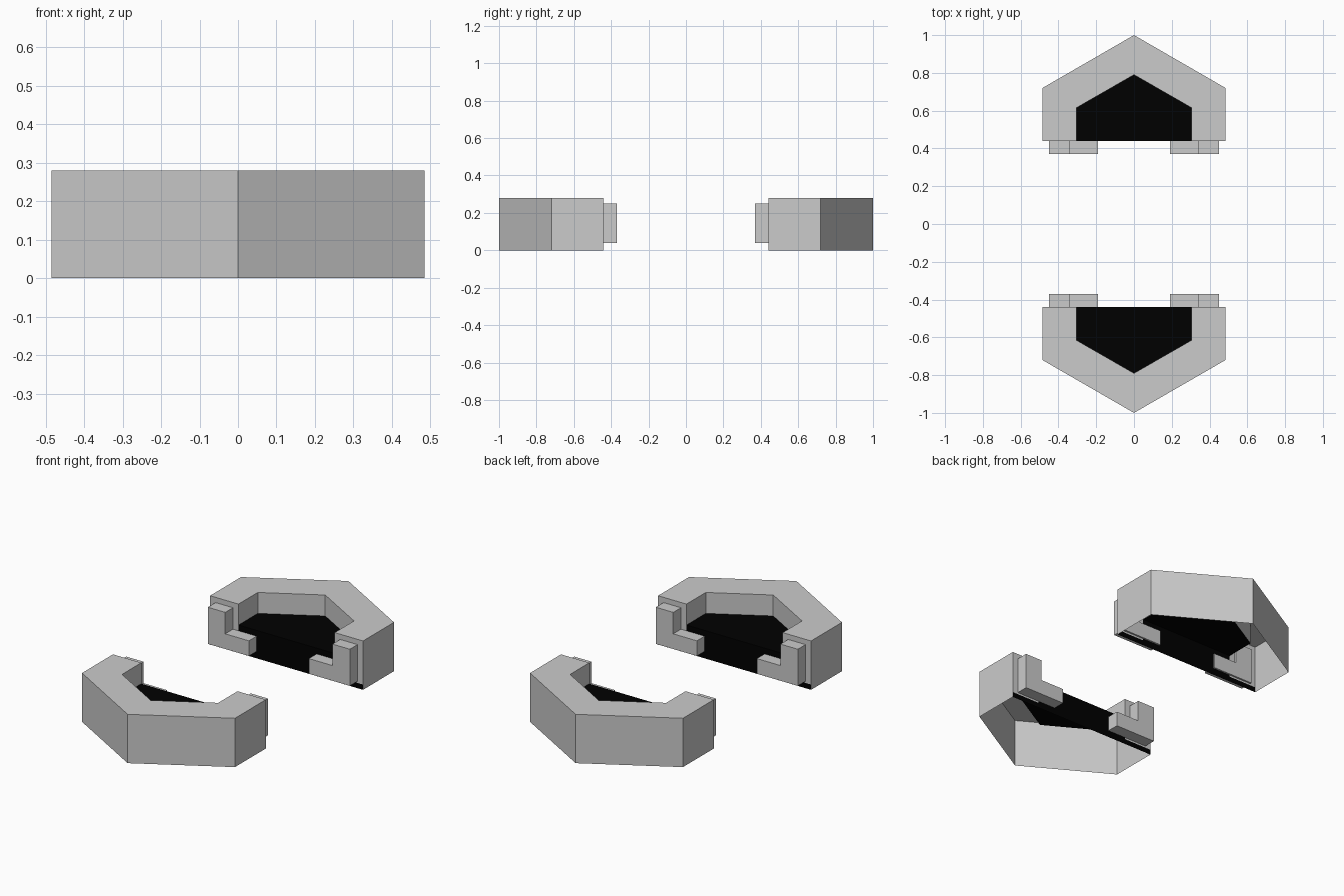
import bpy

if "Cube" in bpy.data.objects:
    bpy.data.objects.remove(bpy.data.objects["Cube"])


def material(name, value):
    m = bpy.data.materials.new(name)
    m.diffuse_color = (value, value, value, 1)
    m.use_nodes = True
    m.node_tree.nodes["Principled BSDF"].inputs["Base Color"].default_value = m.diffuse_color
    return m


GREY = material("light_grey", 0.6)
BLACK = material("black", 0.0)
H = 0.28        # shell height
FLOOR = 0.16    # height of the black tray
LIP = 0.03      # black strip under the end caps
END = -0.44     # open end of each half

OUTER = [(-0.485, END), (-0.485, -0.72), (0, -1.0), (0.485, -0.72), (0.485, END)]
INNER = [(-0.305, END), (-0.305, -0.615), (0, -0.79), (0.305, -0.615), (0.305, END)]


def build(name, verts, faces, mat, turn):
    """Mesh for the front half; turn = -1 rotates it half a turn to the back."""
    me = bpy.data.meshes.new(name)
    me.from_pydata([(x * turn, y * turn, z) for x, y, z in verts], [], faces)
    me.materials.append(mat)
    ob = bpy.data.objects.new(name, me)
    bpy.context.collection.objects.link(ob)
    return ob


def at(points, z):
    return [(x, y, z) for x, y in points]


def prism(name, profile, y0, y1, mat, turn):
    """Solid with an x-z profile extruded along y."""
    n = len(profile)
    verts = [(x, y, z) for y in (y0, y1) for x, z in profile]
    faces = [list(range(n)), list(range(2 * n - 1, n - 1, -1))]
    faces += [(i, i + n, (i + 1) % n + n, (i + 1) % n) for i in range(n)]
    ob = build(name, verts, faces, mat, turn)
    ob.data.flip_normals() if profile[0][0] > 0 else None
    return ob


for side, turn in (("front", 1), ("back", -1)):
    # Open-bottomed shell: outer walls, top rim, inner walls, end caps
    verts = at(OUTER, 0) + at(OUTER, H) + at(INNER, H) + at(INNER, FLOOR)
    faces = []
    for i in range(4):
        for ring in (0, 5, 10):
            a = ring + i
            faces.append((a, a + 1, a + 6, a + 5))
    for s in (-1, 1):
        k = len(verts)
        verts += [(s * 0.485, END, LIP), (s * 0.305, END, LIP),
                  (s * 0.305, END, H), (s * 0.485, END, H)]
        faces.append((k, k + 1, k + 2, k + 3) if s < 0 else (k + 3, k + 2, k + 1, k))
    build(side + "_shell", verts, faces, GREY, turn)

    # Black tray floor, closing plate and full-width bottom strip
    build(side + "_tray_floor", at(INNER, FLOOR), [(0, 1, 2, 3, 4)], BLACK, turn)
    plate = [(-0.485, 0), (0.485, 0), (0.485, LIP), (0.305, LIP),
             (0.305, FLOOR), (-0.305, FLOOR), (-0.305, LIP), (-0.485, LIP)]
    build(side + "_end_plate", [(x, END, z) for x, z in plate],
          [list(range(7, -1, -1))], BLACK, turn)

    # L-shaped connector clips on the open end
    for label, s in (("left", -1), ("right", 1)):
        ell = [(0.45, 0.04), (0.19, 0.04), (0.19, 0.127),
               (0.34, 0.127), (0.34, 0.25), (0.45, 0.25)]
        prism(f"{side}_{label}_clip", [(s * x, z) for x, z in ell],
              END - 0.01, -0.37, GREY, turn)
